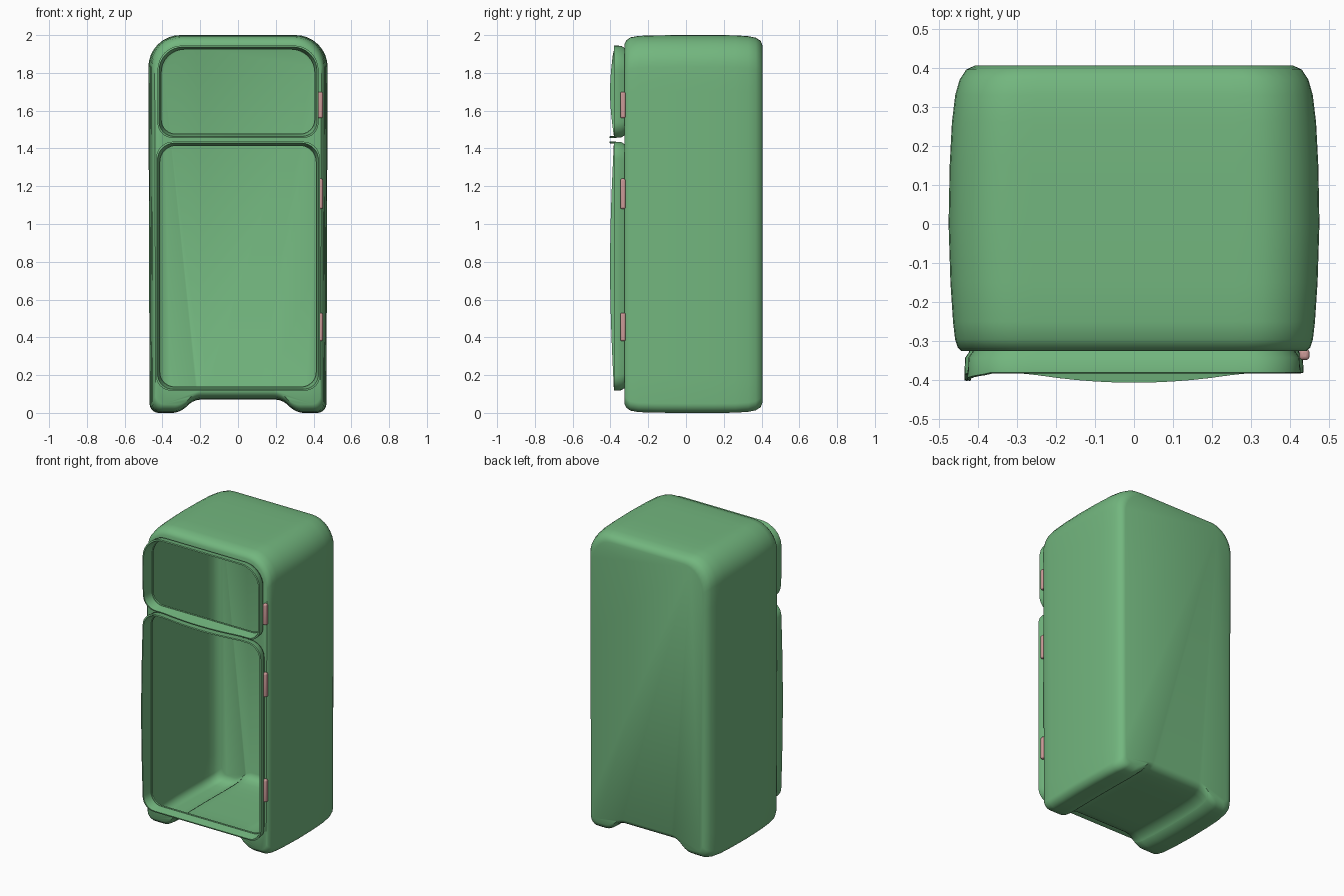
import bpy, bmesh, math
from mathutils import Vector

old = bpy.data.objects.get("Cube")
if old:
    bpy.data.objects.remove(old)


def material(name, rgb):
    m = bpy.data.materials.new(name)
    m.use_nodes = True
    m.diffuse_color = (*rgb, 1)
    m.node_tree.nodes["Principled BSDF"].inputs["Base Color"].default_value = (*rgb, 1)
    return m


green = material("mint green enamel", (0.17, 0.47, 0.21))
pink = material("dusty pink hinge", (0.6, 0.32, 0.31))


def fillet(corners, steps=8, cuts=14):
    """Closed (x, z) outline with rounded corners and evenly cut straight runs."""
    out, n = [], len(corners)
    for i, (x, z, r) in enumerate(corners):
        p = Vector((x, z))
        a = p + (Vector(corners[i - 1][:2]) - p).normalized() * r
        nx, nz, nr = corners[(i + 1) % n]
        q = Vector((nx, nz))
        b = p + (q - p).normalized() * r
        for k in range(steps + 1):
            t = k / steps
            # rational curve gives a true quarter-circle at square corners
            w = (1 - t) ** 2, 1.414 * t * (1 - t), t * t
            out.append((a * w[0] + p * w[1] + b * w[2]) / sum(w))
        c = q + (p - q).normalized() * nr
        out += [b.lerp(c, k / cuts) for k in range(1, cuts)]
    return out


def loft(name, rings, closed=False, mat=green):
    """Skin a list of rings; cap the ends or join last ring to first."""
    bm = bmesh.new()
    rows = [[bm.verts.new(p) for p in ring] for ring in rings]
    n = len(rows[0])
    pairs = list(zip(rows, rows[1:])) + ([(rows[-1], rows[0])] if closed else [])
    for a, b in pairs:
        for i in range(n):
            j = (i + 1) % n
            bm.faces.new((a[i], a[j], b[j], b[i]))
    if not closed:
        bm.faces.new(rows[0])
        bm.faces.new(rows[-1])
    bmesh.ops.recalc_face_normals(bm, faces=bm.faces)
    mesh = bpy.data.meshes.new(name)
    bm.to_mesh(mesh)
    bm.free()
    ob = bpy.data.objects.new(name, mesh)
    mesh.materials.append(mat)
    bpy.context.collection.objects.link(ob)
    return ob


def smooth(ob, angle=40):
    bpy.ops.object.select_all(action="DESELECT")
    ob.select_set(True)
    bpy.context.view_layer.objects.active = ob
    bpy.ops.object.shade_smooth_by_angle(angle=math.radians(angle))


def cut(ob, cutter):
    mod = ob.modifiers.new("cut", "BOOLEAN")
    mod.operation, mod.solver, mod.object = "DIFFERENCE", "EXACT", cutter
    cutter.hide_render = True
    cutter.hide_set(True)
    bpy.context.view_layer.objects.active = ob
    bpy.ops.object.modifier_apply(modifier=mod.name)
    bpy.data.objects.remove(cutter)


# Cabinet outline: rounded top, two feet with a channel between them
half = [(0.25, 0.07, 0.05), (0.30, 0.0, 0.05), (0.468, 0.0, 0.05), (0.475, 2.0, 0.17)]
outline = fillet(half + [(-x, z, r) for x, z, r in reversed(half)])


def cabinet_ring(y, ix, iz):
    return [(p.x * (1 - ix), y, 1 + (p.y - 1) * (1 - iz)) for p in outline]


# depth, side inset, top and bottom inset
SECTIONS = [(-0.325, 0.07, 0.045), (-0.316, 0.05, 0.028), (-0.295, 0.035, 0.012),
            (-0.25, 0.024, 0.004), (-0.15, 0.01, 0.001), (0, 0, 0), (0.15, 0.006, 0),
            (0.26, 0.018, 0.001), (0.33, 0.036, 0.006), (0.37, 0.06, 0.014),
            (0.395, 0.095, 0.03), (0.405, 0.14, 0.055)]
cabinet = loft("cabinet", [cabinet_ring(*s) for s in SECTIONS])
cavity = loft("cavity_cutter", [cabinet_ring(y * 0.965, ix + 0.025, iz + 0.012)
                                for y, ix, iz in SECTIONS])
cut(cabinet, cavity)


def door_outline(w, low, high, r_low, r_high):
    return fillet([(-w, low, r_low), (w, low, r_low), (w, high, r_high), (-w, high, r_high)])


def bulge(x, z, low, high, lip):
    """Forward swell of the open door edge along its inner lip and opening side."""
    b = 0.0
    if abs(z - lip) < 0.02:
        b = 0.024 * max(0, 1 - (x / 0.28) ** 2)
    if x < -0.38:
        b = 0.02 * math.sin(math.pi * min(1, max(0, (z - low) / (high - low))))
    return b


def door_frame(name, w, low, high, r_low, r_high, lip):
    pts = door_outline(w, low, high, r_low, r_high)
    mid = (low + high) / 2
    hz = (high - low) / 2

    def ring(y, inset, swell=False):
        return [(p.x * (1 - inset / w),
                 y - (bulge(p.x, p.y, low, high, lip) if swell else 0),
                 mid + (p.y - mid) * (1 - inset / hz)) for p in pts]

    cut(cabinet, loft("opening_cutter", [ring(-0.45, 0.022), ring(-0.27, 0.022)]))
    frame = loft(name, [ring(-0.312, 0.014), ring(-0.328, 0.012), ring(-0.342, 0.002),
                        ring(-0.38, 0, True), ring(-0.382, 0.008, True),
                        ring(-0.345, 0.016), ring(-0.312, 0.022)], closed=True)
    smooth(frame)


# Open door frames
door_frame("lower_door_frame", 0.434, 0.118, 1.436, 0.08, 0.09, 1.436)
door_frame("upper_door_frame", 0.426, 1.456, 1.945, 0.08, 0.13, 1.456)
smooth(cabinet)

# Hinges along the model's left edge
for name, low, high in (("upper_hinge", 1.56, 1.70), ("middle_hinge", 1.08, 1.24),
                        ("lower_hinge", 0.38, 0.53)):
    bpy.ops.mesh.primitive_cube_add(size=1, location=(0.436, -0.334, (low + high) / 2))
    hinge = bpy.context.object
    hinge.name = name
    hinge.scale = (0.026, 0.028, high - low)
    bpy.ops.object.transform_apply(location=False, rotation=False, scale=True)
    bev = hinge.modifiers.new("round", "BEVEL")
    bev.width, bev.segments = 0.009, 3
    hinge.data.materials.append(pink)
    smooth(hinge)
